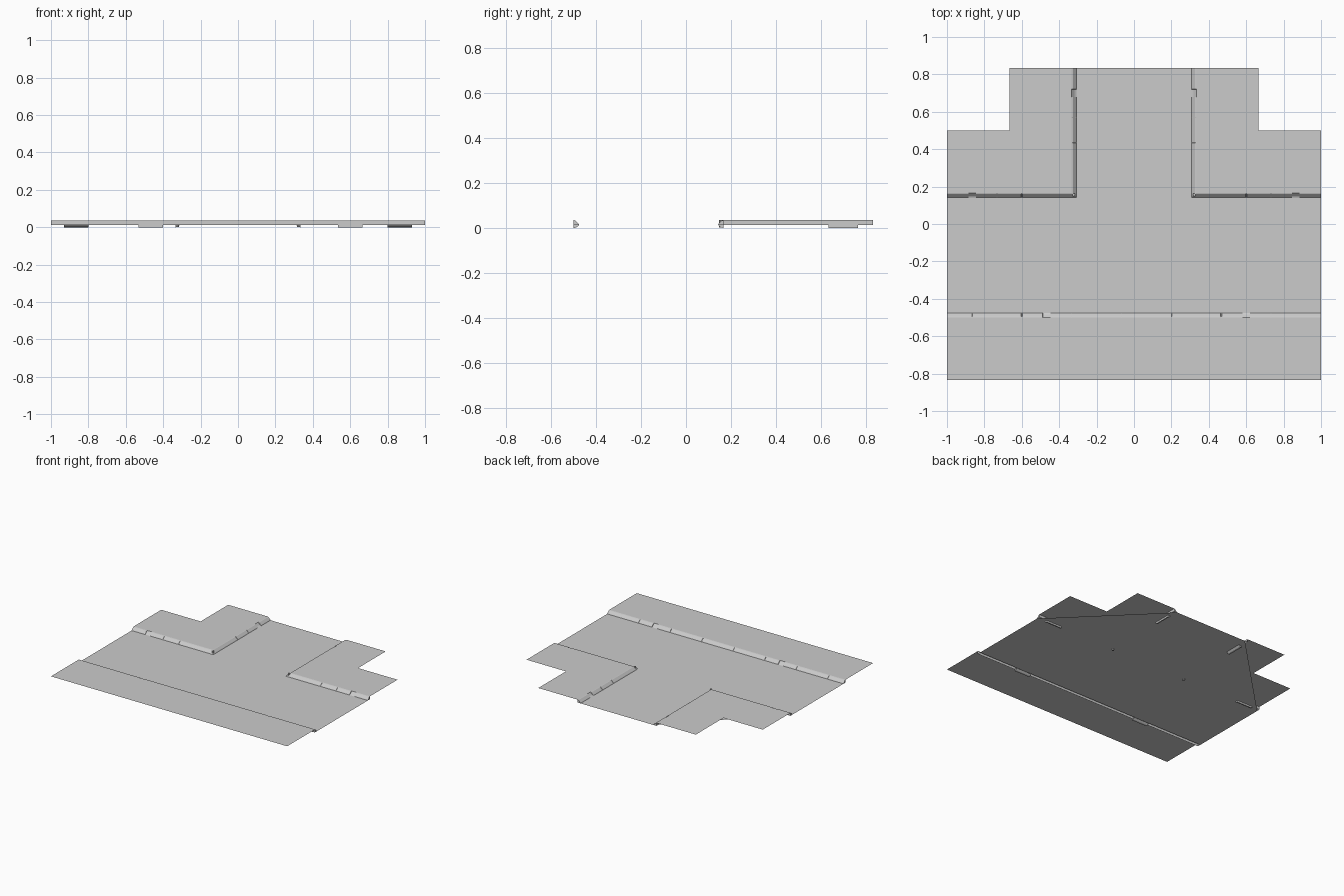
import bpy, bmesh
from mathutils import Vector

cube = bpy.data.objects.get("Cube")
if cube:
    bpy.data.objects.remove(cube, do_unlink=True)

GREY = (0.6, 0.6, 0.6, 1)
concrete = bpy.data.materials.new("concrete_grey")
concrete.use_nodes = True
concrete.diffuse_color = GREY
bsdf = next(n for n in concrete.node_tree.nodes if n.type == 'BSDF_PRINCIPLED')
bsdf.inputs["Base Color"].default_value = GREY

THIRD = 1 / 3
ROAD_Z, WALK_Z, CURB_W = 0.013, 0.035, 0.025
EDGE_BACK, END_Y = 0.5 * THIRD, 2.5 * THIRD


def make_object(name, bm, mirror=False):
    mesh = bpy.data.meshes.new(name)
    bm.to_mesh(mesh)
    bm.free()
    mesh.materials.append(concrete)
    ob = bpy.data.objects.new(name, mesh)
    bpy.context.collection.objects.link(ob)
    if mirror:
        ob.modifiers.new("mirror_x", 'MIRROR').use_mirror_merge = False
    return ob


def sheet(name, outline, z, mirror=False):
    """Flat paving with no thickness, outline counter-clockwise."""
    bm = bmesh.new()
    bm.faces.new([bm.verts.new((x, y, z)) for x, y in outline])
    bmesh.ops.triangulate(bm, faces=bm.faces[:])
    return make_object(name, bm, mirror)


def run(start, end, out, joints, inlets):
    """Stations (point, road direction, notch depth) along a straight curb."""
    a, b = Vector(start), Vector(end)
    along = (b - a).normalized()
    cuts = [(j, 0.002, 0.003) for j in joints] + [(i, 0.02, 0.006) for i in inlets]
    stations = [(a, out, 0)]
    for pos, half, depth in sorted(cuts):
        for shift, d in ((-half - 0.001, 0), (-half, depth), (half, depth), (half + 0.001, 0)):
            stations.append((a + along * (pos + shift), out, d))
    return stations + [(b, out, 0)]


# Curb section: distance from the road edge and height
PROFILE = [(0, ROAD_Z), (0.003, 0.018), (0.018, 0.033), (CURB_W, WALK_Z), (CURB_W, ROAD_Z)]


def curb(name, stations, mirror=False):
    bm = bmesh.new()
    rings = []
    for point, out, notch in stations:
        ring = []
        for i, (d, z) in enumerate(PROFILE):
            if i in (1, 2):
                d = min(d + notch, CURB_W)
            p = point + Vector(out) * (CURB_W - d)
            ring.append(bm.verts.new((p.x, p.y, z)))
        rings.append(ring)
    for r, s in zip(rings, rings[1:]):
        for i in range(len(PROFILE) - 1):
            bm.faces.new((r[i], s[i], s[i + 1], r[i + 1]))
    bm.faces.new(rings[0])
    bm.faces.new(rings[-1][::-1])
    bmesh.ops.recalc_face_normals(bm, faces=bm.faces[:])
    return make_object(name, bm, mirror)


def drain(name, center, out, mirror=False):
    """Wedge-shaped gully hanging under a curb inlet."""
    c, o = Vector(center), Vector(out)
    along = Vector((-o.y, o.x)) * 0.065
    bm = bmesh.new()
    ends = []
    for side in (-1, 1):
        base = c + along * side
        section = [(0, ROAD_Z), (0, 0), (0.012, 0.002), (CURB_W - 0.001, ROAD_Z)]
        ends.append([bm.verts.new((*(base + o * d), z)) for d, z in section])
    a, b = ends
    for i in range(4):
        j = (i + 1) % 4
        bm.faces.new((a[i], b[i], b[j], a[j]))
    bm.faces.new(a)
    bm.faces.new(b[::-1])
    bmesh.ops.recalc_face_normals(bm, faces=bm.faces[:])
    return make_object(name, bm, mirror)


# T-shaped roadway
rx, ry, rf = THIRD - CURB_W, EDGE_BACK - CURB_W, -0.5 + CURB_W
sheet("road", [(-1, rf), (1, rf), (1, ry), (rx, ry), (rx, END_Y),
               (-rx, END_Y), (-rx, ry), (-1, ry)], ROAD_Z)

# Sidewalks
sheet("front_sidewalk", [(-1, -END_Y), (1, -END_Y), (1, -0.5), (-1, -0.5)], WALK_Z)
sheet("corner_sidewalk", [(THIRD, EDGE_BACK), (1, EDGE_BACK), (1, 0.5), (2 * THIRD, 0.5),
                          (2 * THIRD, END_Y), (THIRD, END_Y)], WALK_Z, mirror=True)

# Straight front curb with evenly spaced joints
front_inlets = (-0.467, 0.6)
curb("front_curb", run((-1, -0.5), (1, -0.5), (0, 1),
                       [0.133 + 0.8 * THIRD * k for k in range(7)],
                       [x + 1 for x in front_inlets]))

# Corner curbs: side arm, mitred corner, then the arm to the back
side_arm = run((1, EDGE_BACK), (THIRD, EDGE_BACK), (0, -1), [0.267, 0.4], [0.135])
back_arm = run((THIRD, EDGE_BACK), (THIRD, END_Y), (-1, 0), [0.27, 0.403], [0.533])
corner = [(Vector((THIRD, EDGE_BACK)), (-1, -1), 0)]
curb("corner_curb", side_arm[:-1] + corner + back_arm[1:], mirror=True)

# Gullies below the inlets
for i, x in enumerate(front_inlets):
    drain(f"front_drain_{i + 1}", (x, -0.5), (0, 1))
drain("side_drain", (0.865, EDGE_BACK), (0, -1), mirror=True)
drain("back_drain", (THIRD, 0.7), (-1, 0), mirror=True)

# Small round posts set into the curb corners
bm = bmesh.new()
bmesh.ops.create_cone(bm, cap_ends=True, segments=10, radius1=0.008, radius2=0.008, depth=0.033)
bmesh.ops.translate(bm, verts=bm.verts[:], vec=(0.322, 0.156, 0.0185))
make_object("corner_post", bm, mirror=True)
